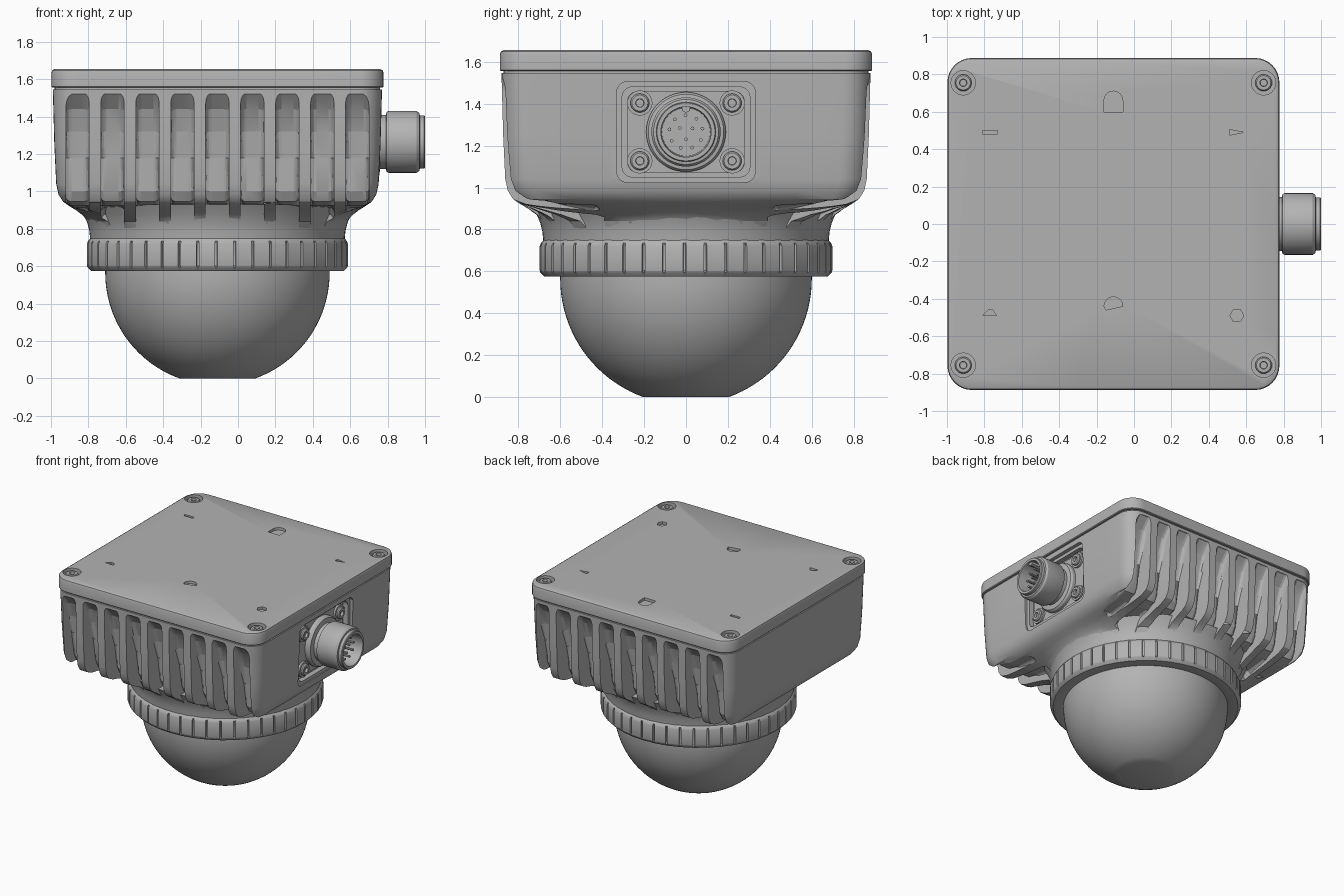
import bpy, bmesh, math
from mathutils import Matrix, Vector

if "Cube" in bpy.data.objects:
    bpy.data.objects.remove(bpy.data.objects["Cube"])

CX = -0.11                      # centre of the housing in x
MID = Matrix.Translation((CX, 0, 0))
grey = bpy.data.materials.new("housing_grey")
grey.use_nodes = True
grey.diffuse_color = (0.45, 0.45, 0.45, 1)
grey.node_tree.nodes["Principled BSDF"].inputs["Base Color"].default_value = (0.45, 0.45, 0.45, 1)


def finish(ob, angle=30):
    bpy.ops.object.select_all(action='DESELECT')
    ob.select_set(True)
    bpy.context.view_layer.objects.active = ob
    bpy.ops.object.shade_smooth_by_angle(angle=math.radians(angle))


def make(name, bm, matrix=MID, smooth=True):
    bmesh.ops.remove_doubles(bm, verts=bm.verts, dist=1e-5)
    bmesh.ops.recalc_face_normals(bm, faces=bm.faces)
    bm.transform(matrix)
    me = bpy.data.meshes.new(name)
    bm.to_mesh(me)
    bm.free()
    me.materials.append(grey)
    ob = bpy.data.objects.new(name, me)
    bpy.context.collection.objects.link(ob)
    if smooth:
        finish(ob)
    return ob


def loft(bm, rings):
    """Skin a stack of equal-length point rings and cap both ends."""
    vs = [[bm.verts.new(p) for p in ring] for ring in rings]
    for a, b in zip(vs, vs[1:]):
        for i in range(len(a)):
            j = (i + 1) % len(a)
            bm.faces.new((a[i], a[j], b[j], b[i]))
    bm.faces.new(vs[0][::-1])
    bm.faces.new(vs[-1])
    return bm


def prism(bm, pts, z0, z1):
    return loft(bm, [[(x, y, z) for x, y in pts] for z in (z0, z1)])


def circle(r, n=32, x=0, y=0, start=0.0, sweep=2 * math.pi):
    return [(x + r * math.cos(start + sweep * i / n), y + r * math.sin(start + sweep * i / n))
            for i in range(n)]


def rounded(hx, hy, r, arc=8, side=8):
    """Rounded rectangle with points spread along its straight sides."""
    pts = []
    for k, (sx, sy) in enumerate(((1, 1), (-1, 1), (-1, -1), (1, -1))):
        for i in range(arc + 1):
            a = math.pi / 2 * (k + i / arc)
            pts.append(Vector((sx * (hx - r) + r * math.cos(a), sy * (hy - r) + r * math.sin(a))))
    out = []
    for i, p in enumerate(pts):
        q = pts[(i + 1) % len(pts)]
        n = side if i % (arc + 1) == arc else 1
        out += [p.lerp(q, t / n) for t in range(n)]
    return out


def lathe(name, profile, matrix=MID, n=64):
    bm = bmesh.new()
    return make(name, loft(bm, [[(x, y, z) for x, y in circle(max(r, 1e-4), n)] for r, z in profile]), matrix)


def cut(ob, cutters):
    for c in cutters:
        m = ob.modifiers.new("cut", 'BOOLEAN')
        m.operation, m.solver, m.object = 'DIFFERENCE', 'EXACT', c
        bpy.context.view_layer.objects.active = ob
        bpy.ops.object.modifier_apply(modifier=m.name)
        bpy.data.objects.remove(c)
    finish(ob)


# Body: rounded square shell blending into the round neck
def body_ring(z, h, blend, radius):
    return [(*p.lerp(p.normalized() * radius, blend), z) for p in rounded(h, h, 0.13)]


body = make("body", loft(bmesh.new(), [body_ring(*s) for s in (
    (1.545, 0.88, 0, 1), (1.25, 0.872, 0, 1), (1.04, 0.862, 0, 1), (0.985, 0.85, 0, 1),
    (0.945, 0.825, 0, 1), (0.92, 0.79, 0.1, 0.78), (0.9, 0.76, 0.4, 0.75),
    (0.87, 0.74, 0.75, 0.71), (0.84, 0.72, 0.95, 0.695), (0.79, 0.7, 1, 0.68))]))

# Cooling slots on the front and back, turning under towards the neck
slot = [(-1, 1.53), (-0.875, 1.52), (-0.81, 1.44), (-0.77, 1.32), (-0.75, 1.18), (-0.74, 1.0),
        (-0.71, 0.945), (-0.62, 0.925), (-0.43, 0.915), (-0.39, 0.88), (-0.38, 0.7), (-1, 0.7)]
cutters = []
for face in (1, -1):
    bm = bmesh.new()
    for k in range(-4, 5):
        x = 0.187 * k
        loft(bm, [[(x + w, y * face, z) for y, z in slot] for w in (-0.0625, 0.0625)])
    floor = [e for e in bm.edges if abs(e.verts[0].co.x - e.verts[1].co.x) < 1e-4
             and all(abs(v.co.y) < 0.9 and v.co.z > 0.8 for v in e.verts)]
    bmesh.ops.bevel(bm, geom=floor, offset=0.03, segments=3, profile=0.5, affect='EDGES')
    cutters.append(make("slot_cutter", bm, smooth=False))

# Stepped connector recess on the left side
TO_SIDE = Matrix.Translation((0, 0, 1.265)) @ Matrix(((0, 0, 1, 0), (1, 0, 0, 0), (0, 1, 0, 0), (0, 0, 0, 1)))
for half_y, half_z, depth in ((0.33, 0.24, 0.74), (0.305, 0.215, 0.70)):
    cutters.append(make("recess_cutter", prism(bmesh.new(), rounded(half_y, half_z, 0.05, 6, 1), depth, 0.9),
                        TO_SIDE, False))
cut(body, cutters)

# Neck and seam
lathe("neck", [(0, 0.95), (0.745, 0.93), (0.715, 0.88), (0.695, 0.83), (0.685, 0.79), (0.68, 0.74), (0, 0.74)], n=96)
make("lid_seam", prism(bmesh.new(), rounded(0.87, 0.87, 0.12), 1.53, 1.57))

# Lid with softened rim
lid = make("lid", loft(bmesh.new(), [[(*p, z) for p in rounded(h, h, 0.13 - 0.8875 + h)] for z, h in (
    (1.555, 0.882), (1.56, 0.8875), (1.635, 0.8875), (1.648, 0.883), (1.655, 0.87))]))

corners = [(sx * 0.803, sy * 0.755) for sx in (1, -1) for sy in (1, -1)]
bm = bmesh.new()
for x, y in corners:
    prism(bm, circle(0.065, 32, x, y), 1.615, 1.7)
# Shallow mounting marks on the lid
arch = circle(0.05, 12, 0, 0.66, 0, math.pi) + [(-0.05, 0.66), (-0.05, 0.6), (0.05, 0.6)]
half_moon = circle(0.05, 12, 0, -0.44, 0, math.pi) + [(-0.05, -0.44), (-0.04, -0.46)]
bar = [(-0.7, 0.48), (-0.7, 0.5), (-0.62, 0.5), (-0.62, 0.48)]
wedge = [(0.62, 0.475), (0.62, 0.505), (0.695, 0.49)]
hump = [(-0.7, -0.49), (-0.625, -0.49), (-0.645, -0.46), (-0.67, -0.46)]
for shape in (arch, half_moon, bar, wedge, hump, circle(0.037, 6, 0.66, -0.49)):
    prism(bm, shape, 1.635, 1.7)
cut(lid, [make("lid_cutter", bm, smooth=False)])


# Socket screws
def screw(name, matrix, r):
    lathe(name, [(0, -0.02), (r, -0.02), (r, 0.02), (r * 0.85, 0.028), (r * 0.45, 0.028),
                 (r * 0.4, 0.005), (0, 0.005)], matrix, 24)


for i, (x, y) in enumerate(corners):
    screw(f"lid_screw_{i + 1}", MID @ Matrix.Translation((x, y, 1.62)), 0.045)

# Connector flange, screws, barrel and pins
make("connector_flange", prism(bmesh.new(), rounded(0.28, 0.195, 0.05, 6, 1), 0.68, 0.715), TO_SIDE)
for i, (y, z) in enumerate([(a, b) for a in (0.22, -0.22) for b in (0.138, -0.138)]):
    at = TO_SIDE @ Matrix.Translation((y, z, 0.72))
    lathe(f"flange_washer_{i + 1}", [(0, -0.02), (0.06, -0.02), (0.06, 0.01), (0, 0.01)], at, 24)
    screw(f"flange_screw_{i + 1}", at, 0.045)
lathe("connector_barrel", [
    (0, 0.70), (0.19, 0.70), (0.19, 0.74), (0.18, 0.755), (0.145, 0.76), (0.145, 0.79), (0.16, 0.795),
    (0.165, 0.805), (0.165, 0.955), (0.155, 0.97), (0.142, 0.972), (0.142, 0.995), (0.138, 1.0),
    (0.12, 1.0), (0.115, 0.86), (0, 0.86)], TO_SIDE, 48)
make("connector_key", prism(bmesh.new(), [(-0.018, 0.125), (-0.018, 0.1), (0, 0.092), (0.018, 0.1), (0.018, 0.125)],
                            0.85, 0.985), TO_SIDE)
bm = bmesh.new()
for x, y in circle(0.08, 9, start=0.2) + circle(0.035, 3, start=0.5):
    prism(bm, circle(0.009, 8, x, y), 0.85, 0.95)
make("connector_pins", bm, TO_SIDE)

# Clamp ring with a grooved grip
TEETH = 44
profile = [(0.56, 0.59, 0), (0.595, 0.575, 0), (0.675, 0.575, 0), (0.695, 0.595, 0), (0.698, 0.605, 1),
           (0.698, 0.72, 1), (0.692, 0.735, 0), (0.68, 0.75, 0), (0.56, 0.75, 0)]
steps = ((0, 0), (0.86, 0), (0.88, 0.014), (0.98, 0.014))
bm = bmesh.new()
rings = []
for r, z, grooved in profile:
    rings.append([((r - d * grooved) * math.cos(a), (r - d * grooved) * math.sin(a), z)
                  for t in range(TEETH) for s, d in steps for a in [2 * math.pi * (t + s) / TEETH]])
make("clamp_ring", loft(bm, rings))

# Dome, flattened where it touches the ground
R, CZ = 0.6, 0.565
low = math.asin(-CZ / R)
dome = [(R * math.cos(a), CZ + R * math.sin(a)) for a in [low * i / 20 for i in range(21)]]
lathe("dome", [(0, 0.62), (R, 0.62)] + dome + [(0, 0)], n=96)
